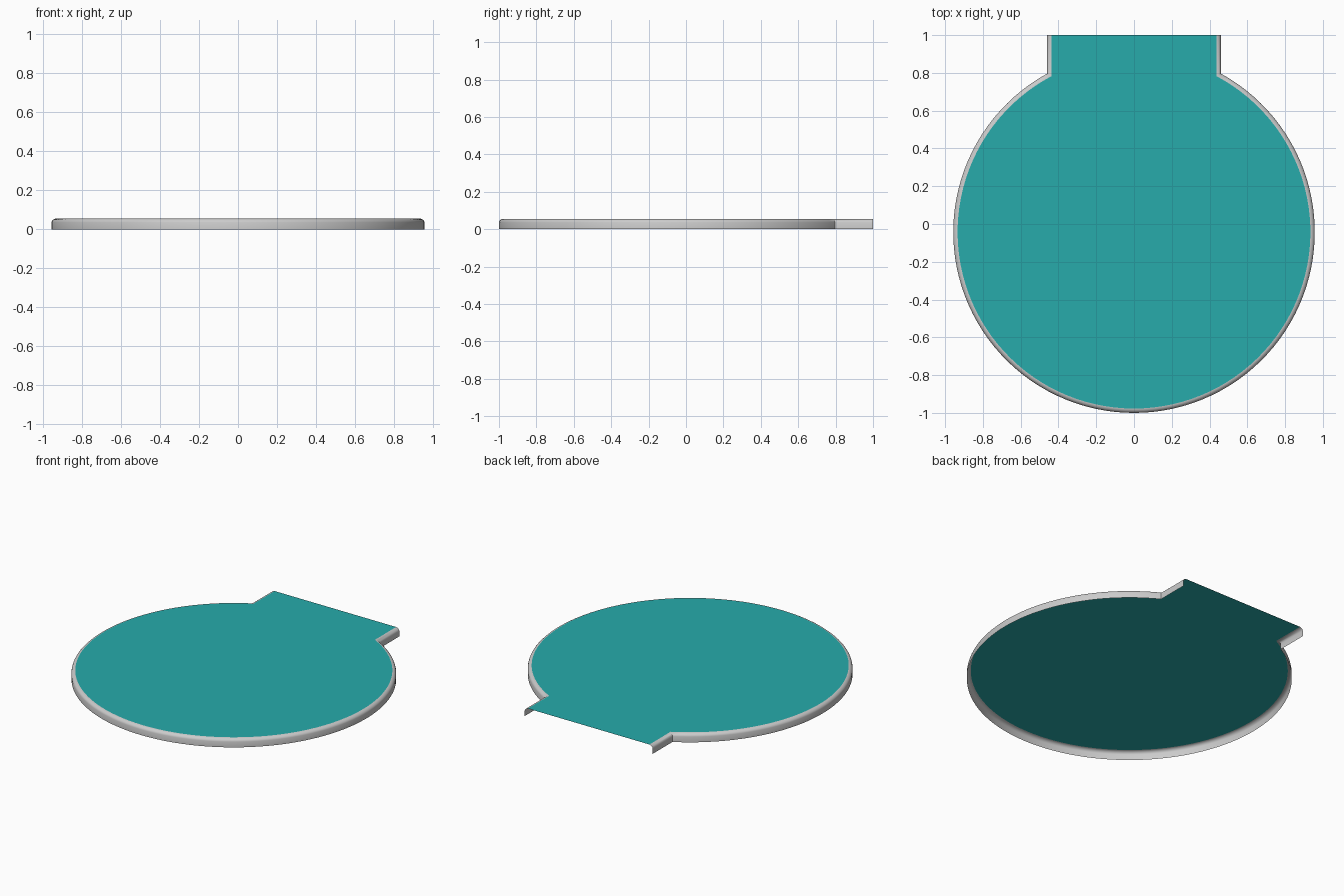
import bpy, bmesh, math

if "Cube" in bpy.data.objects:
    bpy.data.objects.remove(bpy.data.objects["Cube"])

RADIUS, CENTRE_Y = 0.957, -0.043   # round pad
TAB_HALF, TAB_END = 0.46, 1.0      # straight tab at the back
HEIGHT = 0.055
SEGMENTS = 96


def outline(inset, z):
    """Keyhole outline, open across the end of the tab."""
    r, w = RADIUS - inset, TAB_HALF - inset
    start = math.asin(w / r)
    pts = [(w, TAB_END, z)]
    for i in range(SEGMENTS + 1):
        a = start + (2 * math.pi - 2 * start) * i / SEGMENTS
        pts.append((r * math.sin(a), CENTRE_Y + r * math.cos(a), z))
    pts.append((-w, TAB_END, z))
    return pts


def finish(bm, name):
    mesh = bpy.data.meshes.new(name)
    bm.to_mesh(mesh)
    bm.free()
    ob = bpy.data.objects.new(name, mesh)
    bpy.context.collection.objects.link(ob)
    return ob


# rim: wall with a rounded upper edge, open below and at the tab end
profile = [(0, 0), (0, 0.036), (0.003, 0.044), (0.009, 0.050),
           (0.016, 0.054), (0.023, HEIGHT)]
bm = bmesh.new()
rings = [[bm.verts.new(p) for p in outline(d, z)] for d, z in profile]
for low, high in zip(rings, rings[1:]):
    for i in range(len(low) - 1):
        bm.faces.new((low[i + 1], low[i], high[i], high[i + 1]))
rim = finish(bm, "rim")
bpy.context.view_layer.objects.active = rim
rim.select_set(True)
bpy.ops.object.shade_smooth_by_angle(angle=math.radians(40))

# top surface: flat coloured sheet inside the rim
bm = bmesh.new()
face = bm.faces.new([bm.verts.new(p) for p in outline(profile[-1][0], HEIGHT)])
face.normal_update()
if face.normal.z < 0:
    face.normal_flip()
bmesh.ops.triangulate(bm, faces=[face])
top = finish(bm, "top_surface")
teal = bpy.data.materials.new("teal")
teal.diffuse_color = (0.02, 0.41, 0.41, 1)
teal.use_nodes = True
teal.node_tree.nodes["Principled BSDF"].inputs["Base Color"].default_value = teal.diffuse_color
top.data.materials.append(teal)
